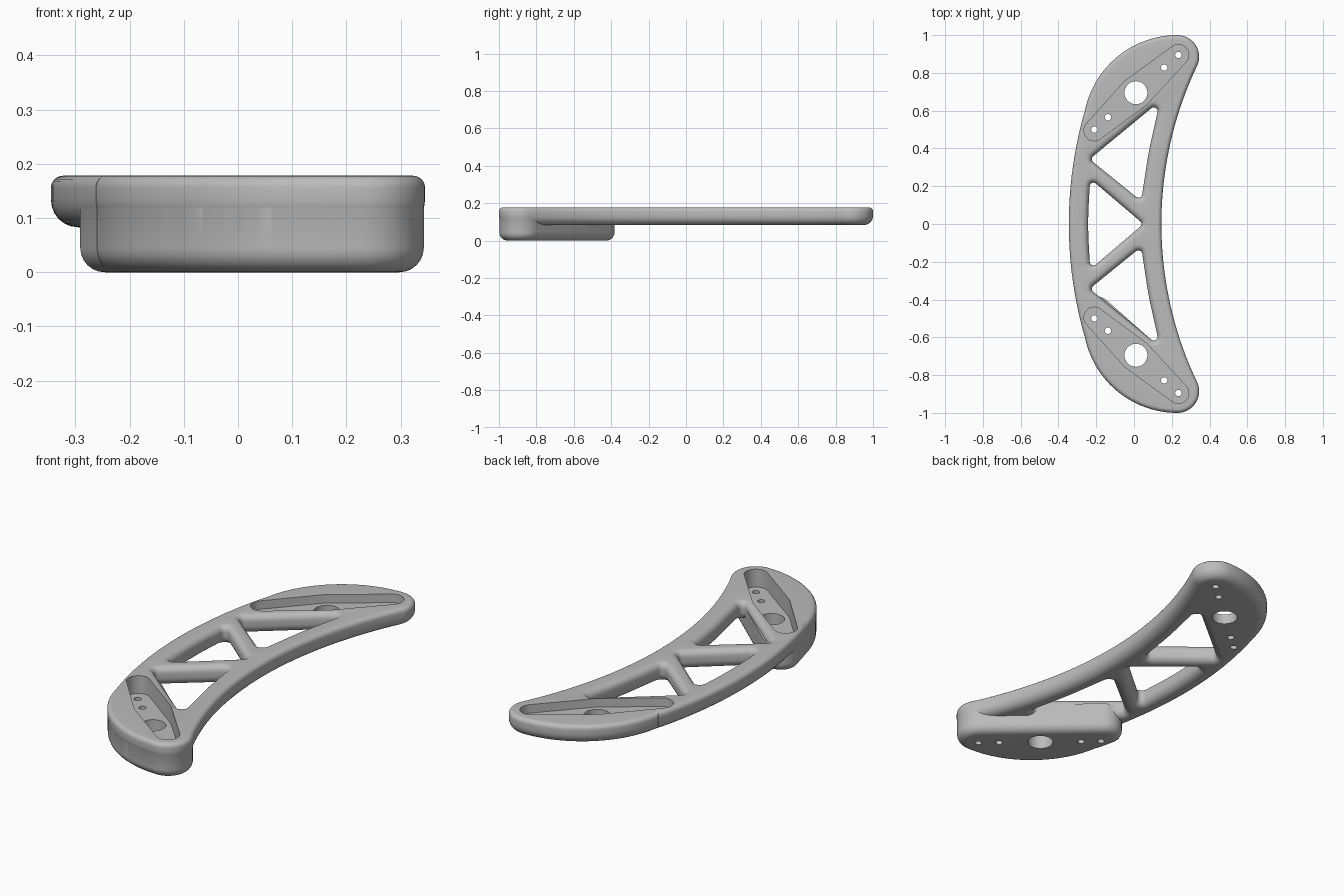
import bpy, bmesh, math
from mathutils import Vector, geometry

if "Cube" in bpy.data.objects:
    bpy.data.objects.remove(bpy.data.objects["Cube"])


def arc(cx, cy, r, a0, a1, n):
    return [Vector((cx + r * math.cos(math.radians(a0 + (a1 - a0) * i / n)),
                    cy + r * math.sin(math.radians(a0 + (a1 - a0) * i / n)))) for i in range(n + 1)]


def clean(pts):
    return [p for i, p in enumerate(pts) if (p - pts[i - 1]).length > 1e-3]


def flip(pts):
    return [Vector((p.x, -p.y)) for p in reversed(pts)]


def fillet(corners, n=7):
    """Round each (x, y, radius) corner of a polygon."""
    out = []
    for i, (x, y, r) in enumerate(corners):
        p = Vector((x, y))
        a = (Vector(corners[i - 1][:2]) - p).normalized()
        b = (Vector(corners[(i + 1) % len(corners)][:2]) - p).normalized()
        half = a.angle(b) / 2
        t = r / math.tan(half)
        c = p + (a + b).normalized() * (r / math.sin(half))
        d0, d1 = p + a * t - c, p + b * t - c
        out += [c + d0.slerp(d1, k / n).normalized() * r for k in range(n + 1)]
    return clean(out)


def inset(pts, d):
    """Move a counter-clockwise loop inward by d (outward if negative)."""
    out = []
    for i, p in enumerate(pts):
        e0 = (p - pts[i - 1]).normalized()
        e1 = (pts[(i + 1) % len(pts)] - p).normalized()
        n0, n1 = Vector((-e0.y, e0.x)), Vector((-e1.y, e1.x))
        m = (n0 + n1).normalized()
        out.append(p + m * d / max(m.dot(n0), 0.5))
    return out


def rounded_profile(z0, z1, r0, r1, n=6, base=0.0):
    """List of (z, inset) going up a wall with rounded bottom and top."""
    prof = []
    for r, z, s, ks in ((r0, z0, 1, range(n + 1)), (r1, z1, -1, range(n, -1, -1))):
        if r == 0:
            prof.append((z, base))
            continue
        for k in ks:
            a = math.pi / 2 * k / n
            prof.append((z + s * r * (1 - math.cos(a)), base + r * (1 - math.sin(a))))
    return prof


def solid(name, loops):
    """Closed solid from (points, profile, sign) loops; sign -1 marks an opening."""
    bm = bmesh.new()
    caps = [[], []]
    for pts, prof, sign in loops:
        rings = [[bm.verts.new((p.x, p.y, z)) for p in inset(pts, d * sign)] for z, d in prof]
        m = len(pts)
        for lo, hi in zip(rings, rings[1:]):
            for i in range(m):
                j = (i + 1) % m
                bm.faces.new((lo[i], lo[j], hi[j], hi[i]))
        for cap, ring in zip(caps, (rings[0], rings[-1])):
            cap += [bm.edges.get((ring[i], ring[(i + 1) % m])) for i in range(m)]
    for cap in caps:
        bmesh.ops.triangle_fill(bm, edges=cap, use_beauty=True)
    bmesh.ops.recalc_face_normals(bm, faces=bm.faces)
    me = bpy.data.meshes.new(name)
    bm.to_mesh(me)
    bm.free()
    ob = bpy.data.objects.new(name, me)
    bpy.context.collection.objects.link(ob)
    return ob


def boolean(target, tool, op):
    mod = target.modifiers.new(op, 'BOOLEAN')
    mod.operation, mod.object, mod.solver = op, tool, 'EXACT'
    bpy.ops.object.select_all(action='DESELECT')
    bpy.context.view_layer.objects.active = target
    target.select_set(True)
    bpy.ops.object.modifier_apply(modifier=mod.name)
    bpy.data.objects.remove(tool)


# Crescent outline
end = arc(0.23, 0.5, 0.5, 90, 169.1, 24)
half = (arc(2.095, 0, 1.95, 180, 154.6, 20) + arc(0.23, 0.885, 0.115, -25.4, 90, 14)
        + end + arc(1.825, 0, 2.17, 164.1, 180, 14))
outline = clean(half + flip(half))

# Truss openings
side = fillet([(-0.235, 0.343, 0.02), (0.038, 0.122, 0.02), (0.077, 0.38, 2.0), (0.137, 0.65, 0.02)])
middle = fillet([(-0.232, 0.24, 0.02), (-0.246, 0, 2.0), (-0.232, -0.24, 0.02), (0.05, 0, 0.02)])
edge = rounded_profile(0.083, 0.178, 0.05, 0.022)
hole_edge = rounded_profile(0.083, 0.178, 0.04, 0.032)
handle = solid("handle_body", [(outline, edge, 1)]
               + [(h, hole_edge, -1) for h in (side, middle, flip(side))])

# Thick mounting pad under the front end
pad = clean(arc(0.23, 0.885, 0.115, -48, 90, 16) + end
            + arc(1.825, 0, 2.17, 164.1, 167.2, 4) + arc(-0.203, 0.47, 0.09, 180, 312, 12))
front_pad = solid("front_pad", [(flip(pad), rounded_profile(0, 0.145, 0.045, 0, base=0.002), 1)])
boolean(handle, front_pad, 'UNION')

# Recessed pockets and bolt holes at both ends
for s, floor in ((1, 0.135), (-1, 0.088)):
    pts = arc(-0.21, 0.495, 0.055, 0, 345, 23) + arc(0.235, 0.895, 0.055, 0, 345, 23) \
        + arc(0.01, 0.695, 0.085, 0, 345, 23)
    pocket = [pts[i] for i in geometry.convex_hull_2d(pts)]
    if sum(a.cross(b) for a, b in zip(pocket, pocket[1:] + pocket[:1])) < 0:
        pocket.reverse()
    pocket = pocket if s > 0 else flip(pocket)
    boolean(handle, solid("pocket_cutter", [(pocket, [(floor, 0), (0.3, 0)], 1)]), 'DIFFERENCE')
    for x, y, r, n in ((0.01, 0.695, 0.061, 32), (-0.21, 0.5, 0.017, 16), (-0.138, 0.565, 0.017, 16),
                       (0.16, 0.828, 0.017, 16), (0.235, 0.895, 0.017, 16)):
        bore = arc(x, s * y, r, 0, 360 - 360 / n, n - 1)
        boolean(handle, solid("bore_cutter", [(bore, [(-0.1, 0), (0.3, 0)], 1)]), 'DIFFERENCE')

# Finish
grey = bpy.data.materials.new("plain grey")
grey.diffuse_color = (0.5, 0.5, 0.5, 1)
grey.use_nodes = True
grey.node_tree.nodes["Principled BSDF"].inputs["Base Color"].default_value = grey.diffuse_color
handle.data.materials.clear()
handle.data.materials.append(grey)
for f in handle.data.polygons:
    f.material_index = 0
bpy.ops.object.select_all(action='DESELECT')
handle.select_set(True)
bpy.context.view_layer.objects.active = handle
bpy.ops.object.shade_smooth_by_angle(angle=math.radians(30))
